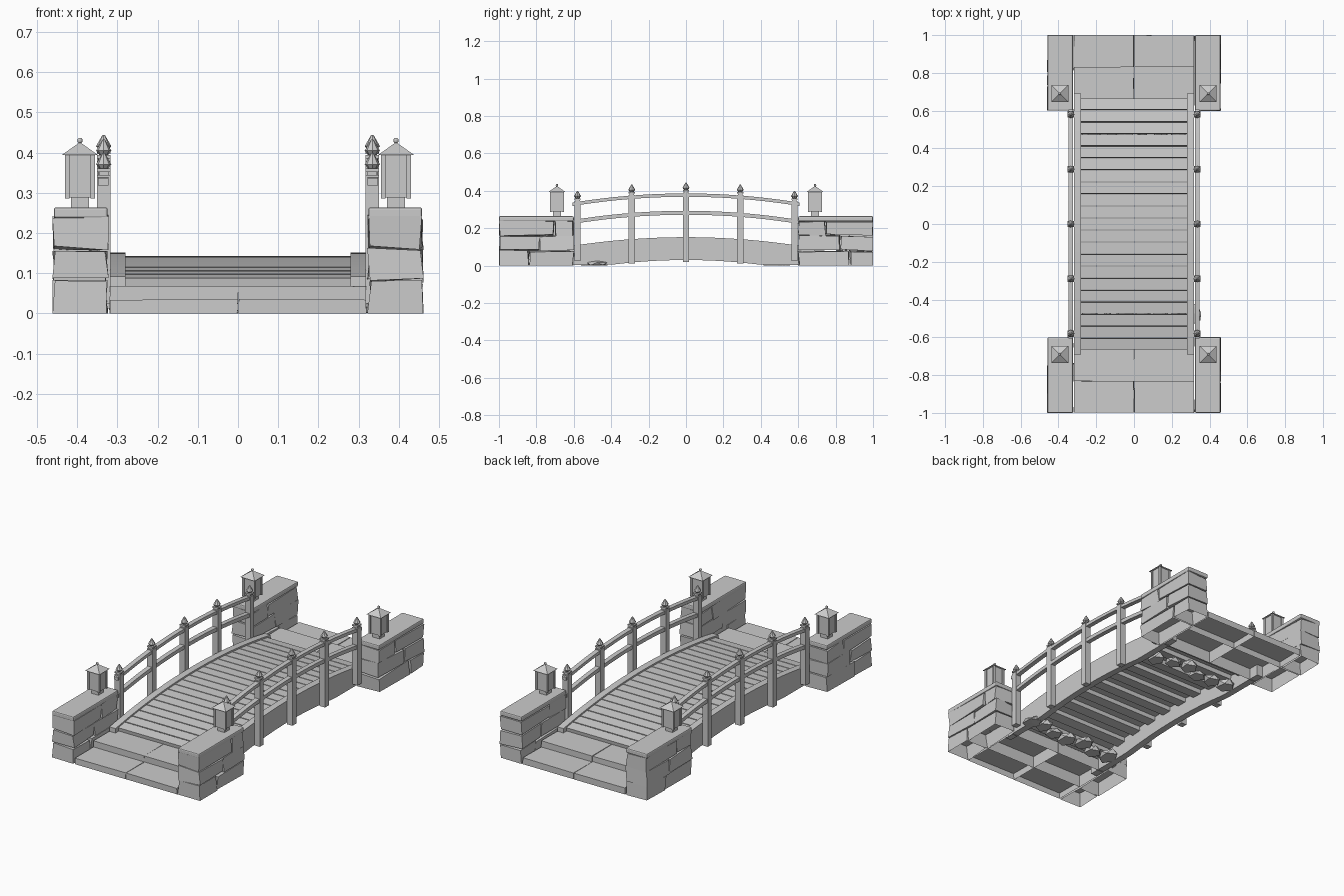
import bpy, bmesh, math, random
from mathutils import Vector, Matrix

if "Cube" in bpy.data.objects:
    bpy.data.objects.remove(bpy.data.objects["Cube"])

random.seed(4)


def make(name, bm, smooth=False):
    bmesh.ops.recalc_face_normals(bm, faces=bm.faces)
    me = bpy.data.meshes.new(name)
    bm.to_mesh(me)
    bm.free()
    ob = bpy.data.objects.new(name, me)
    bpy.context.collection.objects.link(ob)
    return ob


def add_box(bm, x, y, z, jitter=0.0, open_bottom=False, matrix=None):
    """Box from (min, max) ranges, with optional wobbly corners and no underside."""
    vs = []
    for c in z:
        for a, b in ((x[0], y[0]), (x[1], y[0]), (x[1], y[1]), (x[0], y[1])):
            p = Vector((a, b, c))
            if jitter:
                p += Vector([random.uniform(-jitter, jitter) for _ in range(3)])
                p.z = max(p.z, 0)
                if c == 0:
                    p.z = 0
                p.y = max(-1, min(1, p.y))
            vs.append(bm.verts.new(matrix @ p if matrix else p))
    quads = [(4, 5, 6, 7), (0, 1, 5, 4), (1, 2, 6, 5), (2, 3, 7, 6), (3, 0, 4, 7)]
    if not open_bottom:
        quads.append((3, 2, 1, 0))
    for q in quads:
        bm.faces.new([vs[i] for i in q])


def add_cone(bm, at, r1, r2, z0, z1, seg, turn=0.0):
    m = Matrix.Translation((at[0], at[1], (z0 + z1) / 2)) @ Matrix.Rotation(turn, 4, 'Z')
    bmesh.ops.create_cone(bm, cap_ends=True, segments=seg, radius1=r1, radius2=r2,
                          depth=z1 - z0, matrix=m)


def add_arch(bm, x, half, top, bottom, n=20):
    """Arched beam along y; top and bottom are height functions of y."""
    prev = None
    for i in range(n + 1):
        y = -half + 2 * half * i / n
        ring = [bm.verts.new(p) for p in ((x[0], y, bottom(y)), (x[1], y, bottom(y)),
                                          (x[1], y, top(y)), (x[0], y, top(y)))]
        if prev:
            for k in range(4):
                j = (k + 1) % 4
                bm.faces.new((prev[k], prev[j], ring[j], ring[k]))
        else:
            bm.faces.new(ring)
        prev = ring
    bm.faces.new(prev)


K_DECK, K_RAIL = 0.125, 0.134
HALF_PI4 = math.pi / 4

for sx in (-1, 1):
    def xr(a, b):
        return tuple(sorted((sx * a, sx * b)))

    side = "right" if sx > 0 else "left"

    # arched side beam
    bm = bmesh.new()
    add_arch(bm, xr(0.28, 0.318), 0.69, lambda y: 0.152 - K_DECK * y * y,
             lambda y: max(0.004, 0.03 - 0.16 * y * y), 28)
    make(side + "_side_beam", bm)

    # hand rails
    for nm, hi, lo in (("top_rail", 0.386, 0.368), ("middle_rail", 0.293, 0.272)):
        bm = bmesh.new()
        add_arch(bm, xr(0.322, 0.348), 0.607, lambda y: hi - K_RAIL * y * y,
                 lambda y: lo - K_RAIL * y * y)
        make(side + "_" + nm, bm)

    # railing posts with finials
    for y, low in ((-0.58, 0.025), (-0.29, 0.012), (0, 0.02), (0.29, 0.012), (0.58, 0.025)):
        tip = 0.444 - K_RAIL * y * y
        c = (sx * 0.334, y)
        bm = bmesh.new()
        add_box(bm, xr(0.317, 0.351), (y - 0.017, y + 0.017), (low, tip - 0.054))
        add_cone(bm, c, 0.017, 0.017, tip - 0.055, tip - 0.047, 4, HALF_PI4)
        add_box(bm, xr(0.317, 0.351), (y - 0.017, y + 0.017), (tip - 0.047, tip - 0.039))
        add_cone(bm, c, 0.010, 0.019, tip - 0.039, tip - 0.028, 8)
        add_cone(bm, c, 0.019, 0.003, tip - 0.028, tip, 8)
        make(side + "_railing_post", bm)

    for sy in (-1, 1):
        def yr(a, b):
            return tuple(sorted((sy * a, sy * b)))

        end = side + ("_front" if sy < 0 else "_back")

        # rough stone courses of the end wall
        bm = bmesh.new()
        for z0, z1, joint in ((0, 0.078, 0.86), (0.083, 0.158, 0.80), (0.163, 0.236, 0.73)):
            joint += random.uniform(-0.03, 0.03)
            add_box(bm, xr(0.327, 0.456), yr(0.604, joint - 0.003), (z0, z1), 0.006, z0 == 0)
            add_box(bm, xr(0.327, 0.456), yr(joint + 0.003, 0.998), (z0, z1), 0.006, z0 == 0)
        make(end + "_wall_stones", bm)

        # wall cap stone
        bm = bmesh.new()
        add_box(bm, xr(0.324, 0.458), yr(0.6, 1.0), (0.237, 0.264))
        cap = make(end + "_wall_cap", bm)
        bev = cap.modifiers.new("soft_edges", 'BEVEL')
        bev.width, bev.segments = 0.006, 2

        # lantern: foot, core, corner posts, roof, ball
        cx, cy = sx * 0.393, sy * 0.69
        bm = bmesh.new()

        def block(w, z0, z1, dx=0, dy=0):
            add_box(bm, (cx + dx - w, cx + dx + w), (cy + dy - w, cy + dy + w), (z0, z1))

        block(0.022, 0.262, 0.288)
        block(0.032, 0.288, 0.394)
        for dx in (-0.032, 0.032):
            for dy in (-0.032, 0.032):
                block(0.0055, 0.286, 0.395, dx, dy)
        add_cone(bm, (cx, cy), 0.045 * math.sqrt(2), 0.004, 0.394, 0.424, 4, HALF_PI4)
        bmesh.ops.create_uvsphere(bm, u_segments=10, v_segments=6, radius=0.007,
                                  matrix=Matrix.Translation((cx, cy, 0.430)))
        make(end + "_lantern", bm)

        # approach slabs: low outer step and higher inner step
        bm = bmesh.new()
        add_box(bm, xr(0.0015, 0.319), yr(0.833, 0.999), (0, 0.035), 0.0015, True)
        add_box(bm, xr(0.0015, 0.319), yr(0.63, 0.833), (0, 0.068), 0.0015, True)
        make(end + "_step_slabs", bm)

# deck planks following the arch, every other one thicker
COUNT, STEP = 21, 1.335 / 21
bm = bmesh.new()
for i in range(COUNT):
    y = (i - (COUNT - 1) / 2) * STEP
    m = (Matrix.Translation((0, y, 0.143 - K_DECK * y * y))
         @ Matrix.Rotation(math.atan(-2 * K_DECK * y), 4, 'X'))
    h = STEP / 2 - 0.0025
    add_box(bm, (-0.282, 0.282), (-h, h), (-0.042 if i % 2 else -0.02, 0), matrix=m)
make("deck_planks", bm)


# boulders at the foot of each end
def add_rock(bm, x, y, rx, ry, rz):
    verts = bmesh.ops.create_icosphere(bm, subdivisions=1, radius=1)['verts']
    for v in verts:
        v.co *= random.uniform(0.85, 1.1)
        v.co = Vector((x + v.co.x * rx, y + v.co.y * ry, max(0.001, 0.01 + v.co.z * rz)))


bm = bmesh.new()
for sy in (-1, 1):
    for i in range(6):
        add_rock(bm, -0.235 + i * 0.094, sy * (0.49 + random.uniform(-0.025, 0.025)),
                 0.05, random.uniform(0.045, 0.07), random.uniform(0.025, 0.045))
add_rock(bm, 0.31, -0.475, 0.055, 0.065, 0.016)
make("boulders", bm)
